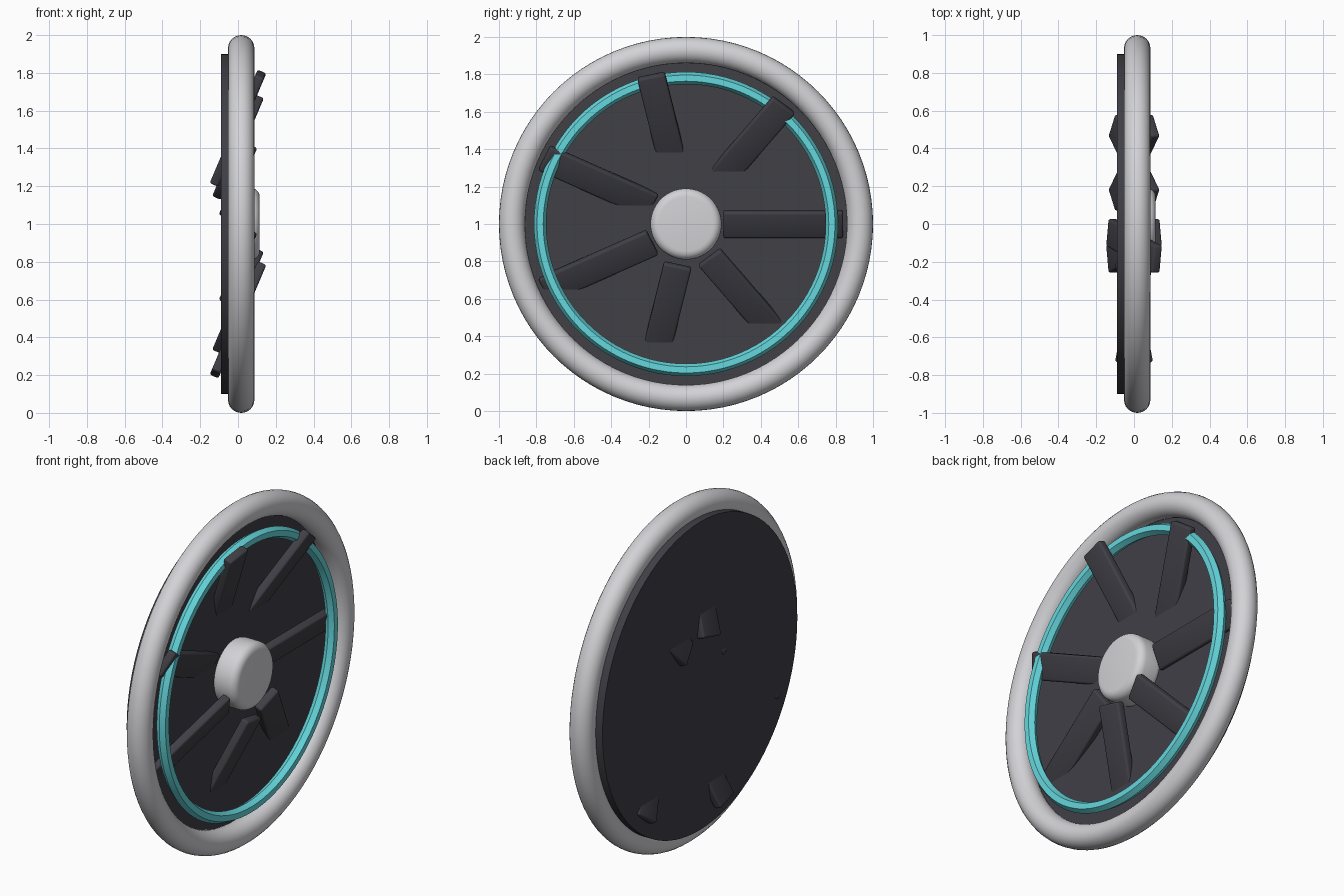
import bpy, math
from mathutils import Euler, Vector

cube = bpy.data.objects.get("Cube")
if cube:
    bpy.data.objects.remove(cube, do_unlink=True)

AXLE = Vector((0, 0, 1))
SIDEWAYS = (0, math.pi / 2, 0)


def material(name, rgb):
    mat = bpy.data.materials.new(name)
    mat.use_nodes = True
    mat.diffuse_color = (*rgb, 1)
    mat.node_tree.nodes["Principled BSDF"].inputs["Base Color"].default_value = (*rgb, 1)
    return mat


light_grey = material("light grey", (0.65, 0.65, 0.68))
charcoal = material("charcoal", (0.05, 0.05, 0.062))
turquoise = material("turquoise", (0.13, 0.68, 0.72))


def finish(name, mat, bevel=0, segments=3):
    ob = bpy.context.object
    ob.name = name
    ob.data.materials.append(mat)
    if bevel:
        bpy.ops.object.transform_apply(location=False, rotation=False, scale=True)
        mod = ob.modifiers.new("rounded edges", 'BEVEL')
        mod.width, mod.segments = bevel, segments
        bpy.ops.object.modifier_apply(modifier=mod.name)
    bpy.ops.object.shade_smooth_by_angle(angle=math.radians(35))
    return ob


def ring(name, x, major, minor, sides, mat):
    bpy.ops.mesh.primitive_torus_add(
        major_radius=major, minor_radius=minor, major_segments=96, minor_segments=sides,
        location=AXLE + Vector((x, 0, 0)), rotation=SIDEWAYS)
    return finish(name, mat)


def drum(name, x_back, x_front, radius, mat, bevel=0):
    bpy.ops.mesh.primitive_cylinder_add(
        vertices=96, radius=radius, depth=x_front - x_back,
        location=AXLE + Vector(((x_back + x_front) / 2, 0, 0)), rotation=SIDEWAYS)
    return finish(name, mat, bevel, 5)


# Rim, backing disc, accent ring and hub
ring("outer_rim", 0.017, 0.93, 0.07, 24, light_grey)
drum("backing_disc", -0.09, -0.026, 0.9, charcoal)
ring("accent_ring", 0.06, 0.78, 0.033, 6, turquoise)
drum("hub", -0.05, 0.115, 0.19, light_grey, 0.045)

# Seven blades, all leaning the same way through the disc
BLADES = 7
for i in range(BLADES):
    angle = i * math.tau / BLADES
    spot = AXLE + Vector((0, math.cos(angle), math.sin(angle))) * 0.52
    bpy.ops.mesh.primitive_cube_add(size=1, location=spot, rotation=Euler((angle, 0.4, 0)))
    bpy.context.object.scale = (0.05, 0.64, 0.15)
    finish(f"blade_{i + 1}", charcoal, 0.012)
